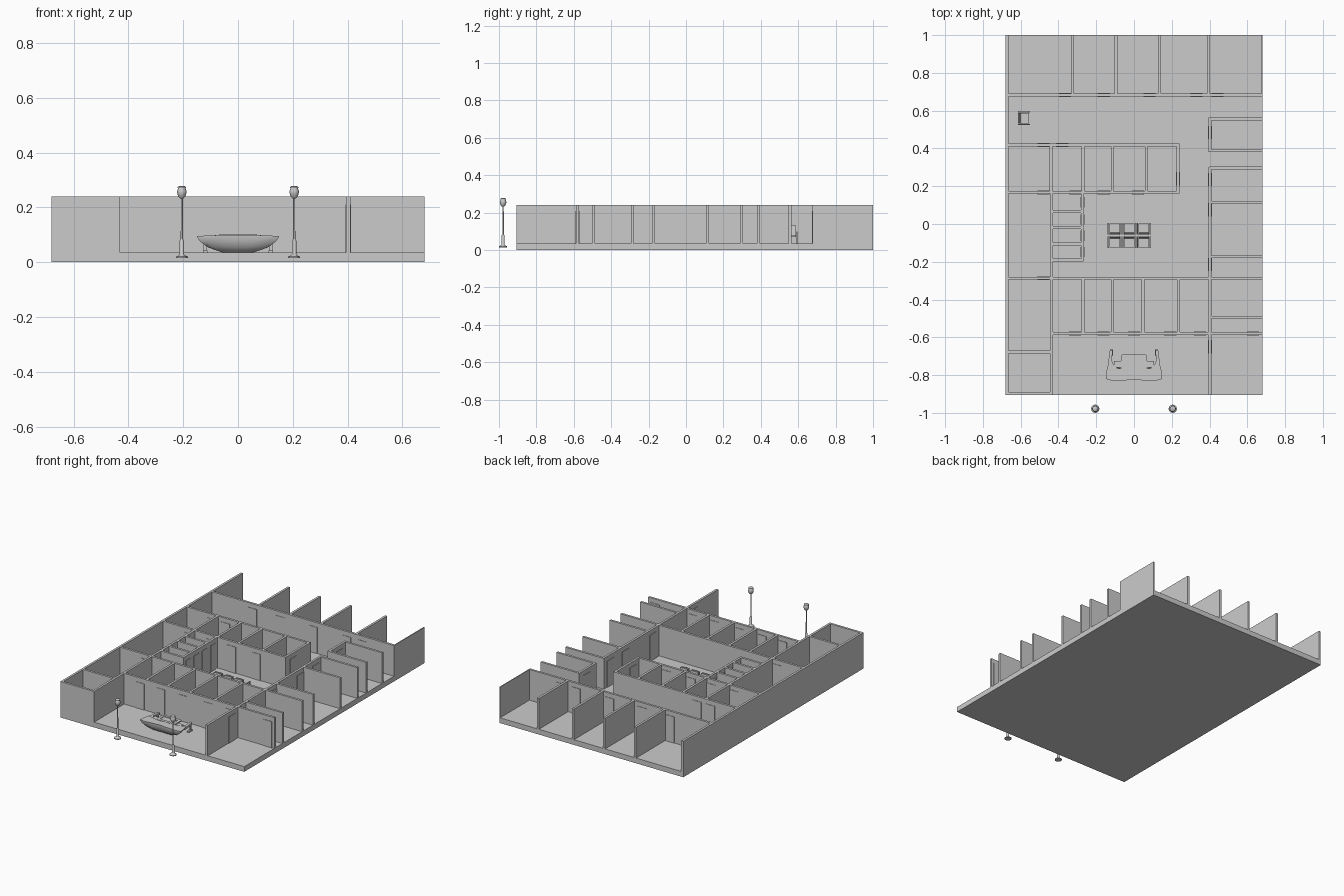
import bpy, bmesh, math
from mathutils import Matrix, Vector

FLOOR, TOP, T = 0.035, 0.24, 0.015


def finish(name, bm, smooth=False):
    bmesh.ops.recalc_face_normals(bm, faces=bm.faces)
    me = bpy.data.meshes.new(name)
    bm.to_mesh(me)
    bm.free()
    ob = bpy.data.objects.new(name, me)
    bpy.context.collection.objects.link(ob)
    if smooth:
        bpy.context.view_layer.objects.active = ob
        ob.select_set(True)
        bpy.ops.object.shade_smooth_by_angle(angle=math.radians(40))
        ob.select_set(False)
    return ob


def box(bm, x0, x1, y0, y1, z0, z1, m=Matrix()):
    c = Vector(((x0 + x1) / 2, (y0 + y1) / 2, (z0 + z1) / 2))
    s = Matrix.Diagonal((x1 - x0, y1 - y0, z1 - z0, 1))
    bmesh.ops.create_cube(bm, size=1, matrix=m @ Matrix.Translation(c) @ s)


def loft(bm, rings):
    rows = [[bm.verts.new(p) for p in r] for r in rings]
    n = len(rows[0])
    for a, b in zip(rows, rows[1:]):
        for i in range(n):
            bm.faces.new((a[i], a[(i + 1) % n], b[(i + 1) % n], b[i]))
    bm.faces.new(rows[0])
    bm.faces.new(rows[-1])


# floor slab
bm = bmesh.new()
box(bm, -0.68, 0.68, -0.905, 1.0, 0, FLOOR)
finish("floor_slab", bm)

# walls: along x as (y, x0, x1), along y as (x, y0, y1)
walls_x = [(-0.8975, -0.68, -0.43), (-0.677, -0.67, -0.435), (-0.287, -0.67, 0.68),
           (-0.58, -0.435, 0.68), (0.168, -0.67, 0.24), (0.418, -0.67, 0.24),
           (0.683, -0.67, 0.68)]
walls_x += [(y, 0.40, 0.68) for y in (-0.494, -0.173, 0.115, 0.296, 0.388, 0.556)]
walls_x += [(y, -0.435, -0.267) for y in (0.066, -0.018, -0.106, -0.19)]
walls_y = [(-0.6725, -0.905, 1.0), (-0.4375, -0.905, 0.17), (0.4025, -0.905, 0.303),
           (0.4025, 0.381, 0.563), (0.2325, 0.161, 0.425), (-0.2725, -0.197, 0.165)]
walls_y += [(x, 0.685, 1.0) for x in (-0.324, -0.095, 0.135, 0.395)]
walls_y += [(x, 0.17, 0.418) for x in (-0.44, -0.27, -0.115, 0.065)]
walls_y += [(x, -0.58, -0.287) for x in (-0.27, -0.115, 0.048, 0.235)]
bm = bmesh.new()
for y, a, b in walls_x:
    box(bm, a, b, y - T / 2, y + T / 2, FLOOR, TOP)
for x, a, b in walls_y:
    box(bm, x - T / 2, x + T / 2, a, b, FLOOR, TOP)
box(bm, 0.674, 0.68, 0.676, 1.0, FLOOR, TOP)
finish("walls", bm)

# doors: panels standing slightly proud of both wall faces
D = T / 2 + 0.003
doors_x = {-0.58: (-0.312, -0.162, 0.0, 0.192, 0.35, 0.63),
           0.683: (-0.365, -0.16, 0.082, 0.33, 0.443),
           0.168: (-0.48, -0.31, -0.16, 0.022),
           0.418: (-0.48, -0.38), -0.287: (-0.48,)}
doors_y = {0.4025: (0.485, 0.235, 0.075, -0.215, -0.65), 0.2325: (0.24,),
           -0.2725: (0.115, 0.024, -0.062, -0.148)}
bm = bmesh.new()
for y, xs in doors_x.items():
    for x in xs:
        box(bm, x - 0.032, x + 0.032, y - D, y + D, FLOOR, 0.21)
for x, ys in doors_y.items():
    for y in ys:
        w = 0.035 if x > 0 else 0.027
        box(bm, x - D, x + D, y - w, y + w, FLOOR, 0.21)
finish("doors", bm)


# street lamps: turned profile
def lathe(name, x, y, profile, n=16):
    bm = bmesh.new()
    loft(bm, [[(x + r * math.cos(2 * math.pi * i / n), y + r * math.sin(2 * math.pi * i / n), z)
               for i in range(n)] for r, z in profile])
    finish(name, bm, True)


for side, x in (("left", -0.205), ("right", 0.205)):
    lathe("lamp_post_" + side, x, -0.978,
          [(0.022, 0.015), (0.022, 0.02), (0.01, 0.026), (0.008, 0.03), (0.008, 0.078),
           (0.004, 0.085), (0.0035, 0.235)])
    lathe("lamp_globe_" + side, x, -0.978,
          [(0.006, 0.233), (0.013, 0.24), (0.017, 0.253), (0.017, 0.26), (0.013, 0.271)])
    lathe("lamp_cap_" + side, x, -0.978, [(0.015, 0.271), (0.015, 0.275), (0.008, 0.279)])


# armchair facing -y locally, origin at centre of its footprint
def chair(name, x, y, angle, s=1.0):
    m = (Matrix.Translation((x, y, FLOOR)) @ Matrix.Rotation(angle, 4, 'Z')
         @ Matrix.Diagonal((s, s, s, 1)))
    bm = bmesh.new()
    box(bm, -0.028, 0.028, -0.028, 0.024, 0.036, 0.046, m)
    tilt = m @ Matrix.Translation((0, 0.022, 0.046)) @ Matrix.Rotation(-0.12, 4, 'X')
    box(bm, -0.028, 0.028, -0.003, 0.004, 0.0, 0.05, tilt)
    for sx in (-0.034, 0.034):
        box(bm, sx - 0.003, sx + 0.003, -0.032, 0.03, 0.06, 0.065, m)
        box(bm, sx - 0.003, sx + 0.003, -0.03, 0.026, 0.038, 0.042, m)
        for ly in (-0.029, 0.026):
            box(bm, sx - 0.003, sx + 0.003, ly - 0.003, ly + 0.003, 0, 0.062, m)
    finish(name, bm)


for i in range(3):
    cx = -0.102 + 0.077 * i
    chair(f"waiting_chair_front_{i + 1}", cx, -0.096, 0)
    chair(f"waiting_chair_back_{i + 1}", cx, -0.026, math.pi)
chair("corridor_chair", -0.583, 0.56, math.pi / 2)

# reception counter: boat-shaped hull, broad at the top and tucked in below
half = [(0.0, -0.824), (0.06, -0.829), (0.12, -0.828), (0.146, -0.82),
        (0.145, -0.79), (0.135, -0.745), (0.08, -0.765), (0.0, -0.77)]
outline = half + [(-x, y) for x, y in reversed(half[1:-1])]
rings = []
for z, sx, sy in ((FLOOR, 0.37, 0.35), (0.042, 0.52, 0.55), (0.055, 0.76, 0.78),
                  (0.075, 0.94, 0.93), (0.09, 1.02, 1.0), (0.095, 1.02, 1.0)):
    rings.append([(x * sx, -0.765 + (y + 0.765) * sy,
                   z + (0.005 * (1 - (x / 0.15) ** 2) if z > 0.08 else 0)) for x, y in outline])
bm = bmesh.new()
loft(bm, rings)
finish("reception_counter", bm, True)

# desk top with rounded corners and a recessed pad
def rounded(w, d, r, cy, z):
    return [(sx * (w - r) + r * math.cos(a), cy + sy * (d - r) + r * math.sin(a), z)
            for k, (sx, sy) in enumerate(((1, 1), (-1, 1), (-1, -1), (1, -1)))
            for a in [math.pi / 2 * (k + j / 4) for j in range(5)]]


bm = bmesh.new()
loft(bm, [rounded(0.07, 0.04, 0.012, -0.73, 0.094), rounded(0.07, 0.04, 0.012, -0.73, 0.101),
          rounded(0.052, 0.022, 0.008, -0.73, 0.101), rounded(0.052, 0.022, 0.008, -0.73, 0.097)])
finish("desk_top", bm, True)

# side wings of the counter with their feet
bm = bmesh.new()
for s in (-1, 1):
    wing = [(0.112, -0.665), (0.128, -0.67), (0.14, -0.76), (0.1, -0.765), (0.118, -0.72)]
    loft(bm, [[(s * x, y, z) for x, y in wing] for z in (0.078, 0.092)])
    fx = 0.12 * s
    box(bm, fx - 0.005, fx + 0.005, -0.68, -0.67, FLOOR, 0.08)
    box(bm, fx - 0.008, fx + 0.008, -0.7, -0.665, FLOOR, 0.043)
    fx = 0.088 * s
    box(bm, fx - 0.018, fx + 0.018, -0.76, -0.725, 0.085, 0.094)
finish("counter_wings", bm)
